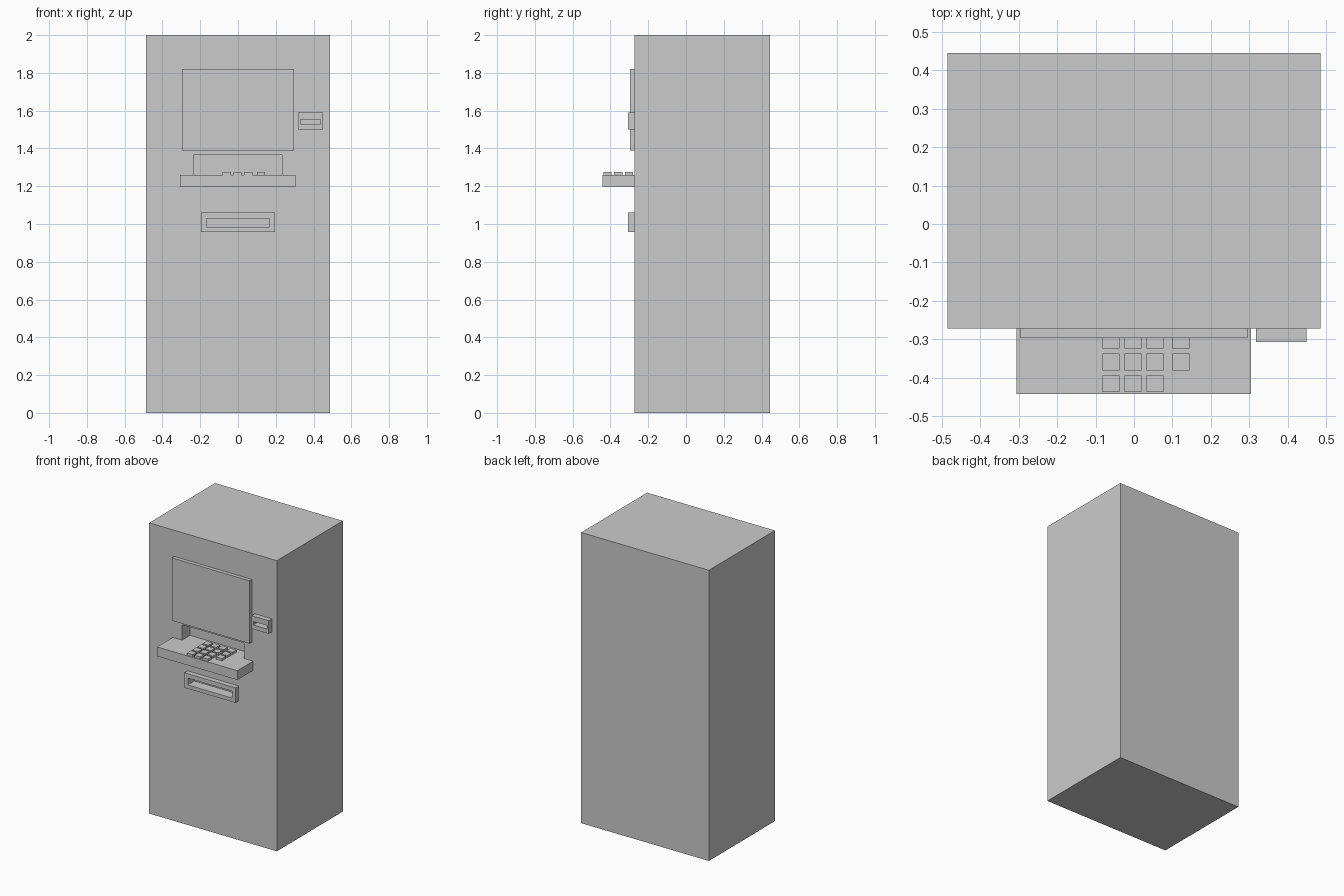
import bpy
import bmesh
from mathutils import Vector

if "Cube" in bpy.data.objects:
    bpy.data.objects.remove(bpy.data.objects["Cube"], do_unlink=True)

grey = bpy.data.materials.new("light grey")
grey.use_nodes = True
grey.diffuse_color = (0.6, 0.6, 0.6, 1)
grey.node_tree.nodes["Principled BSDF"].inputs["Base Color"].default_value = (0.6, 0.6, 0.6, 1)


def box(name, x, y, z):
    """Box spanning the given (min, max) ranges."""
    bm = bmesh.new()
    bmesh.ops.create_cube(bm, size=1)
    low, high = (Vector(c) for c in zip(x, y, z))
    for v in bm.verts:
        v.co = (low + high) / 2 + v.co * (high - low)
    mesh = bpy.data.meshes.new(name)
    bm.to_mesh(mesh)
    bm.free()
    mesh.materials.append(grey)
    obj = bpy.data.objects.new(name, mesh)
    bpy.context.collection.objects.link(obj)
    return obj


def cut(cutter, *targets):
    """Subtract a hidden cutter from each target."""
    cutter.hide_render = True
    cutter.display_type = 'WIRE'
    for target in targets:
        mod = target.modifiers.new(cutter.name, 'BOOLEAN')
        mod.operation = 'DIFFERENCE'
        mod.solver = 'EXACT'
        mod.object = cutter
    cutter.hide_set(True)


FRONT = -0.2715
LEDGE_TOP = 1.26

# Cabinet, screen and keypad ledge
cabinet = box("cabinet", (-0.486, 0.486), (FRONT, 0.445), (0, 2))
box("screen", (-0.296, 0.296), (-0.297, FRONT), (1.388, 1.82))
box("keypad_ledge", (-0.306, 0.305), (-0.443, FRONT), (1.196, LEDGE_TOP))

# Alcove behind the ledge
alcove = box("alcove_cutter", (-0.235, 0.234), (-0.35, -0.185), (LEDGE_TOP, 1.366))
cut(alcove, cabinet)

# Cash dispenser and card reader, each a frame with a slot
dispenser = box("cash_dispenser", (-0.195, 0.195), (-0.306, FRONT), (0.957, 1.06))
cash_slot = box("cash_slot_cutter", (-0.168, 0.168), (-0.35, -0.235), (0.983, 1.03))
cut(cash_slot, dispenser, cabinet)

reader = box("card_reader", (0.318, 0.449), (-0.307, FRONT), (1.5, 1.59))
card_slot = box("card_slot_cutter", (0.332, 0.437), (-0.35, -0.25), (1.53, 1.553))
cut(card_slot, reader, cabinet)

# Keys: three columns of four, and a function column without the front key
KEY, PITCH = 0.044, 0.057
for col, x in enumerate((-0.082, -0.025, 0.033, 0.1)):
    for row in range(4):
        if col == 3 and row == 0:
            continue
        y = -0.438 + row * PITCH
        box(f"key_{col + 1}_{row + 1}", (x, x + KEY), (y, y + KEY), (LEDGE_TOP, 1.276))
